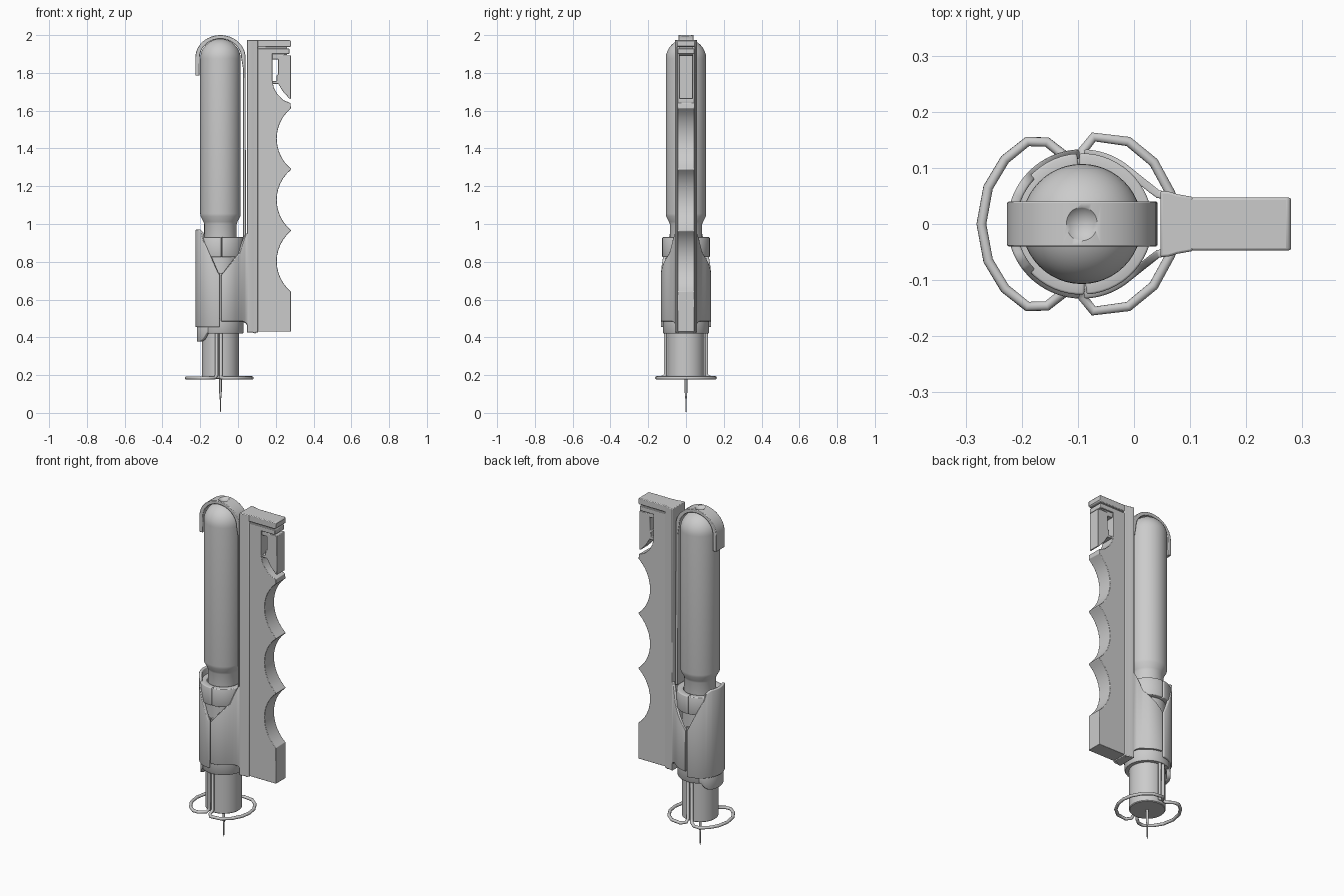
import bpy, bmesh, math
from mathutils import Vector

if "Cube" in bpy.data.objects:
    bpy.data.objects.remove(bpy.data.objects["Cube"])

CX = -0.093  # axis of bottle, barrel and needle


def finish(name, bm, smooth=True, bevel=0, solid=0):
    me = bpy.data.meshes.new(name)
    bm.to_mesh(me)
    bm.free()
    ob = bpy.data.objects.new(name, me)
    bpy.context.collection.objects.link(ob)
    if solid:
        m = ob.modifiers.new("thickness", 'SOLIDIFY')
        m.thickness, m.offset = solid, -1
    if bevel:
        m = ob.modifiers.new("bevel", 'BEVEL')
        m.width, m.segments, m.limit_method = bevel, 2, 'ANGLE'
        m.angle_limit = math.radians(40)
    if smooth:
        bpy.ops.object.select_all(action='DESELECT')
        ob.select_set(True)
        bpy.context.view_layer.objects.active = ob
        bpy.ops.object.shade_smooth_by_angle(angle=math.radians(35))
    return ob


def lathe(name, prof, n=48):
    bm = bmesh.new()
    vs = [bm.verts.new((CX + r, 0, z)) for r, z in prof]
    es = [bm.edges.new(p) for p in zip(vs, vs[1:])]
    bmesh.ops.spin(bm, geom=vs + es, cent=(CX, 0, 0), axis=(0, 0, 1),
                   angle=math.tau, steps=n, use_duplicate=False)
    bmesh.ops.remove_doubles(bm, verts=bm.verts, dist=1e-5)
    bmesh.ops.recalc_face_normals(bm, faces=bm.faces)
    return finish(name, bm)


def prism(name, pts, start, vec, bevel=0.005):
    """Extrude a closed polygon; start maps a 2D point to 3D."""
    bm = bmesh.new()
    f = bm.faces.new([bm.verts.new(start(*p)) for p in pts])
    g = bmesh.ops.extrude_face_region(bm, geom=[f])
    bmesh.ops.translate(bm, vec=Vector(vec),
                        verts=[v for v in g['geom'] if isinstance(v, bmesh.types.BMVert)])
    bmesh.ops.recalc_face_normals(bm, faces=bm.faces)
    return finish(name, bm, bevel=bevel)


def side(name, pts, half, bevel=0.005):
    return prism(name, pts, lambda x, z: (x, -half, z), (0, 2 * half, 0), bevel)


def interp(table, x):
    if x <= table[0][0]:
        return table[0][1]
    for (a, p), (b, q) in zip(table, table[1:]):
        if x <= b:
            return p + (q - p) * (x - a) / (b - a)
    return table[-1][1]


def wall(name, path, thick, bevel=0.004):
    """Curved wall along a ccw path of (x, y, z_low, z_high)."""
    bm = bmesh.new()
    cols = [(bm.verts.new((x, y, a)), bm.verts.new((x, y, b))) for x, y, a, b in path]
    for p, q in zip(cols, cols[1:]):
        bm.faces.new((p[0], q[0], q[1], p[1]))
    return finish(name, bm, bevel=bevel, solid=thick)


def arc(r, a0, a1, n):
    return [(CX + r * math.cos(a), r * math.sin(a)) for a in
            (math.radians(a0 + (a1 - a0) * i / n) for i in range(n + 1))]


# Bottle with domed top and narrow neck
dome = [(0.107 * math.cos(t), 1.875 + 0.105 * math.sin(t))
        for t in (math.pi / 2 * i / 12 for i in range(13))]
lathe("bottle", [(0, 0.9), (0.086, 0.9), (0.086, 1.0), (0.09, 1.012), (0.105, 1.04),
                 (0.107, 1.055)] + dome[:-1] + [(0, 1.98)])

# Lower barrel and needle
lathe("barrel", [(0, 0.18), (0.094, 0.18), (0.098, 0.184), (0.098, 0.86), (0, 0.86)])
lathe("needle", [(0, 0), (0.003, 0.012), (0.0035, 0.07), (0.007, 0.11), (0.007, 0.18), (0, 0.18)], 12)
lathe("base_ring", [(0.097, 0.42), (0.118, 0.42), (0.122, 0.426), (0.122, 0.5), (0.097, 0.5),
                    (0.097, 0.42)])

# Split collar around the bottle neck
for nm, a0, a1 in (("collar_left", 94, 272), ("collar_right", 274, 452)):
    wall(nm, [(x, y, 0.825, 0.93) for x, y in arc(0.126, a0, a1, 28)], 0.036)

# Left sleeve half with V-cut top, and the clip below it
top_l = [(-0.21, 0.97), (-0.195, 0.955), (-0.185, 0.91), (-0.1, 0.73)]
wall("sleeve_left", [(x, y, 0.455, interp(top_l, x)) for x, y in arc(0.133, 92, 268, 44)], 0.017)
clip_z = [(-0.205, 0.378), (-0.188, 0.388), (-0.165, 0.425)]
wall("lower_clip", [(x, y, interp(clip_z, x), 0.47) for x, y in arc(0.125, 122, 238, 24)], 0.022)

# Right sleeve half, running tangent into the spine on both sides
top_r = [(-0.088, 0.73), (-0.05, 0.775), (0.01, 0.845), (0.03, 0.91), (0.045, 0.95)]
low_r = [(0.03, 0.485), (0.05, 0.47), (0.07, 0.43), (0.085, 0.42)]
front = arc(0.133, 272, 309, 12)
a, b = Vector(front[-1]), Vector((0.045, -0.06))
front += [tuple(a.lerp(b, i / 6)) for i in range(1, 7)] + [(0.06, -0.057), (0.075, -0.053), (0.095, -0.05)]
for nm, p in (("sleeve_right_front", front), ("sleeve_right_back", [(x, -y) for x, y in front[::-1]])):
    wall(nm, [(x, y, interp(low_r, x), interp(top_r, x)) for x, y in p], 0.014, 0.003)

# Strap arching over the bottle, dimpled on top
def arch(rx, rz, z0):
    return [(CX + rx * math.cos(t), z0 + rz * math.sin(t))
            for t in (math.pi * i / 24 for i in range(25))]


outer, inner = arch(0.133, 0.12, 1.88), arch(0.11, 0.1, 1.88)
strap = side("strap", [(0.042, 0.93)] + outer + [(-0.226, 1.785), (-0.204, 1.785)]
             + inner[::-1] + [(0.027, 1.82), (0.027, 0.93)], 0.04, 0.003)
bm = bmesh.new()
bmesh.ops.create_uvsphere(bm, u_segments=32, v_segments=16, radius=0.04)
bmesh.ops.translate(bm, verts=bm.verts, vec=(CX, 0, 2.026))
cutter = finish("dimple_cutter", bm)
cutter.hide_render = True
cutter.hide_set(True)
m = strap.modifiers.new("dimple", 'BOOLEAN')
m.operation, m.object, m.solver = 'DIFFERENCE', cutter, 'EXACT'

# Flared spine behind the bottle
half = [(0.047, 0.059), (0.062, 0.058), (0.078, 0.053), (0.106, 0.048)]
prism("spine", [(x, -y) for x, y in half] + half[::-1],
      lambda x, y: (x, y, 0.425), (0, 0, 1.55), 0.004)

# Finger grip with three scallops
R, D, H = 0.2136, 0.075, 0.1625
grip = [(0.1, 0.43), (0.28, 0.43)]
for k in range(3):
    zc = 0.64 + H + k * 2 * H
    w = math.asin(H / R)
    for i in range(13):
        t = -w + 2 * w * i / 12
        grip.append((0.28 - D + R * (1 - math.cos(t)), zc + R * math.sin(t) * 0.985))
grip += [(0.278, 1.64), (0.24, 1.656), (0.21, 1.685), (0.19, 1.72), (0.182, 1.76), (0.182, 1.91), (0.1, 1.91)]
side("finger_grip", grip, 0.045)

# Top cap with a side slot, and the trigger under it
side("top_cap", [(0.09, 1.936), (0.275, 1.936), (0.28, 1.942), (0.28, 1.968), (0.275, 1.975), (0.09, 1.975)], 0.047, 0.004)
side("cap_core", [(0.1, 1.88), (0.26, 1.895), (0.26, 1.945), (0.1, 1.945)], 0.036, 0)
side("cap_lower_rail", [(0.1, 1.9), (0.272, 1.9), (0.272, 1.928), (0.1, 1.928)], 0.045, 0.003)
side("trigger", [(0.18, 1.893), (0.28, 1.893), (0.28, 1.662), (0.272, 1.664), (0.235, 1.705),
                 (0.214, 1.742), (0.18, 1.742), (0.18, 1.756), (0.205, 1.756), (0.205, 1.79), (0.213, 1.79),
                 (0.213, 1.872), (0.18, 1.872)], 0.036, 0.003)

# Two bent wire loops at the base, legs running up front and back
left = [(-0.113, 0.108, 0.74), (-0.113, 0.108, 0.2), (-0.122, 0.12, 0.186), (-0.155, 0.146, 0.185),
        (-0.19, 0.147, 0.185), (-0.23, 0.115, 0.185), (-0.26, 0.065, 0.185), (-0.272, 0, 0.185)]
right = [(-0.09, 0.108, 0.74), (-0.09, 0.108, 0.2), (-0.092, 0.13, 0.186), (-0.072, 0.155, 0.185),
         (-0.01, 0.147, 0.185), (0.035, 0.11, 0.185), (0.065, 0.055, 0.185), (0.074, 0, 0.185)]
for nm, h in (("wire_loop_left", left), ("wire_loop_right", right)):
    pts = h + [(x, -y, z) for x, y, z in h[-2::-1]]
    cu = bpy.data.curves.new(nm, 'CURVE')
    cu.dimensions = '3D'
    cu.bevel_depth, cu.bevel_resolution, cu.use_fill_caps = 0.009, 3, True
    sp = cu.splines.new('POLY')
    sp.points.add(len(pts) - 1)
    for p, co in zip(sp.points, pts):
        p.co = (*co, 1)
    bpy.context.collection.objects.link(bpy.data.objects.new(nm, cu))
